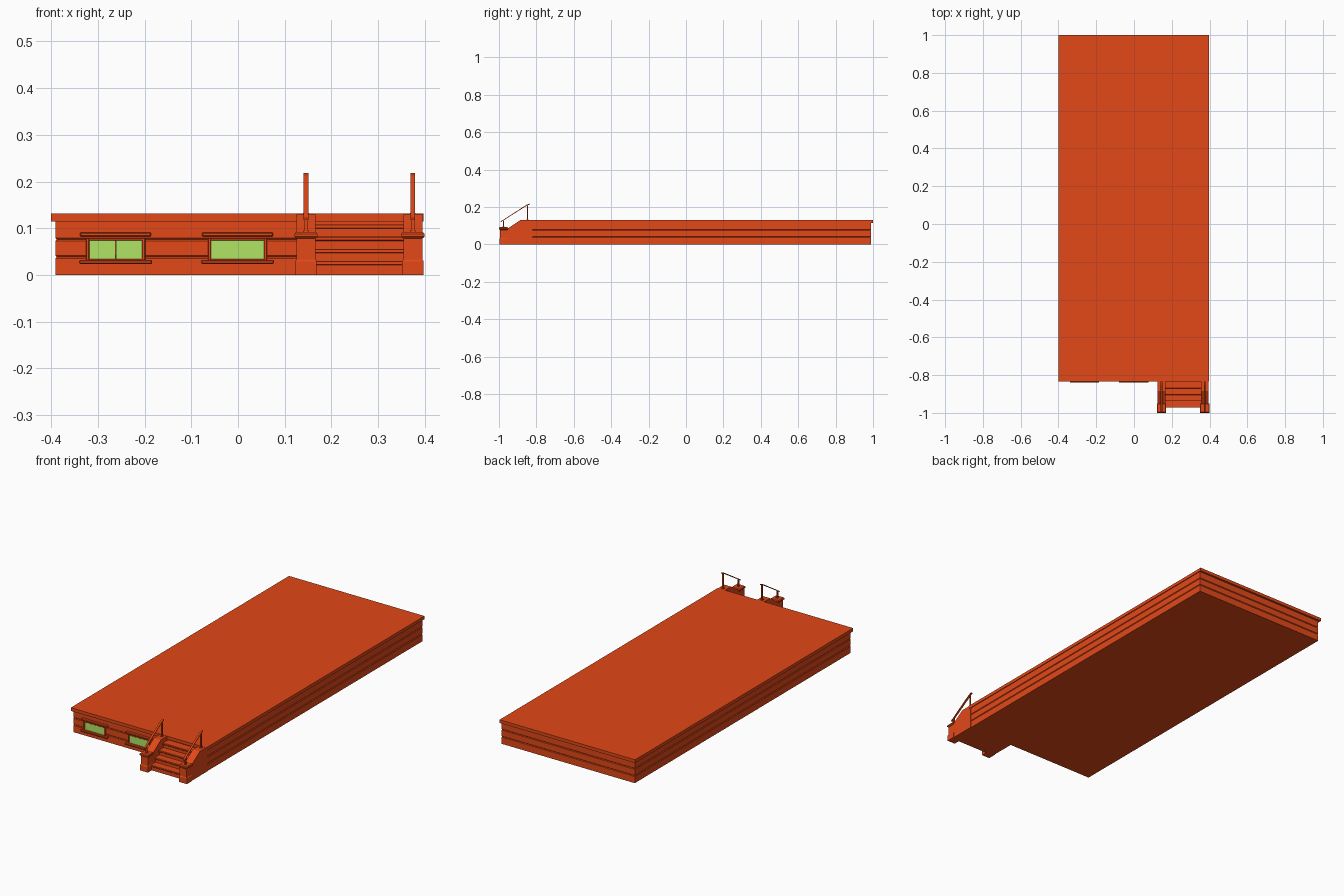
import bpy, bmesh
from mathutils import Vector

if "Cube" in bpy.data.objects:
    bpy.data.objects.remove(bpy.data.objects["Cube"], do_unlink=True)


def material(name, rgb):
    m = bpy.data.materials.new(name)
    m.use_nodes = True
    m.diffuse_color = (*rgb, 1)
    m.node_tree.nodes["Principled BSDF"].inputs["Base Color"].default_value = (*rgb, 1)
    return m


BRICK = material("brick orange", (0.76, 0.065, 0.009))
GLASS = material("green glass", (0.435, 0.78, 0.13))


def finish(name, bm, mat=BRICK):
    bmesh.ops.recalc_face_normals(bm, faces=bm.faces)
    mesh = bpy.data.meshes.new(name)
    bm.to_mesh(mesh)
    bm.free()
    mesh.materials.append(mat)
    ob = bpy.data.objects.new(name, mesh)
    bpy.context.collection.objects.link(ob)
    return ob


def add_box(bm, x, y, z, bevel=0):
    """Box from three (low, high) ranges, with optional chamfered edges."""
    verts = bmesh.ops.create_cube(bm, size=1)["verts"]
    for v in verts:
        v.co = Vector(r[0] + (c + 0.5) * (r[1] - r[0]) for c, r in zip(v.co, (x, y, z)))
    if bevel:
        edges = list({e for v in verts for e in v.link_edges})
        bmesh.ops.bevel(bm, geom=edges, offset=bevel, segments=1, affect="EDGES")


def box(name, x, y, z, mat=BRICK, bevel=0):
    bm = bmesh.new()
    add_box(bm, x, y, z, bevel)
    return finish(name, bm, mat)


def loft(name, x, y, levels):
    """Rectangle lofted upward through (height, outward offset) levels."""
    bm = bmesh.new()
    rings = []
    for z, o in levels:
        corners = ((x[0] - o, y[0] - o), (x[1] + o, y[0] - o),
                   (x[1] + o, y[1] + o), (x[0] - o, y[1] + o))
        rings.append([bm.verts.new((a, b, z)) for a, b in corners])
    for low, high in zip(rings, rings[1:]):
        for i in range(4):
            j = (i + 1) % 4
            bm.faces.new((low[i], low[j], high[j], high[i]))
    bm.faces.new(rings[0])
    bm.faces.new(rings[-1])
    return finish(name, bm)


def extrude_side(name, x, profile):
    """Side profile of (y, z) points extruded across the x range."""
    bm = bmesh.new()
    face = bm.faces.new([bm.verts.new((x[0], y, z)) for y, z in profile])
    new = bmesh.ops.extrude_face_region(bm, geom=[face])["geom"]
    for v in new:
        if isinstance(v, bmesh.types.BMVert):
            v.co.x = x[1]
    return finish(name, bm)


def square_border(name, centre, normal, half):
    """Raised square moulding with sloped sides on an upright face."""
    bm = bmesh.new()
    side = Vector((0, 0, 1)).cross(normal) * half
    up = Vector((0, 0, half))
    centre = Vector(centre)
    corners = (centre - side - up, centre + side - up, centre + side + up, centre - side + up)
    face = bm.faces.new([bm.verts.new(c) for c in corners])
    face.normal_update()
    for width, depth in ((0.0012, 0.002), (0.0012, 0), (0.0012, -0.0018)):
        bmesh.ops.inset_region(bm, faces=[face], thickness=width, depth=depth)
    mesh = finish(name, bm)
    return mesh


# Foundation with two V-shaped joints, and the overhanging floor slab
levels = [(0, 0)]
for joint in (0.0385, 0.076):
    levels += [(joint - 0.003, 0), (joint, -0.003), (joint + 0.003, 0)]
loft("foundation", (-0.391, 0.393), (-0.825, 0.989), levels + [(0.114, 0)])
box("floor_slab", (-0.4, 0.397), (-0.834, 1.0), (0.114, 0.131))

# Basement windows
for side, cx in (("right", -0.262), ("centre", -0.001)):
    bm = bmesh.new()
    for s in (-1, 1):
        edge = sorted((cx + s * 0.0565, cx + s * 0.0635))
        add_box(bm, edge, (-0.833, -0.82), (0.029, 0.079), 0.0012)
    for z in ((0.074, 0.079), (0.029, 0.034)):
        add_box(bm, (cx - 0.06, cx + 0.06), (-0.8325, -0.82), z, 0.0012)
    finish(side + "_window_frame", bm)
    for pane, s in (("a", -1), ("b", 1)):
        x = sorted((cx + s * 0.0003, cx + s * 0.058))
        box(side + "_window_pane_" + pane, x, (-0.829, -0.82), (0.033, 0.075), GLASS)
    box(side + "_window_lintel", (cx - 0.076, cx + 0.076), (-0.839, -0.82),
        (0.082, 0.091), BRICK, 0.002)
    box(side + "_window_sill", (cx - 0.078, cx + 0.078), (-0.84, -0.82),
        (0.0235, 0.032), BRICK, 0.002)

# Entrance steps, each with an overhanging chamfered tread
bm = bmesh.new()
for i in range(4):
    front = -0.972 + i * 0.034
    top = 0.030 + i * 0.026
    add_box(bm, (0.16, 0.36), (front + 0.006, -0.82), (0, top - 0.004))
    add_box(bm, (0.16, 0.36), (front, -0.82), (top - 0.009, top), 0.0015)
finish("entrance_steps", bm)

# Cheek walls, pedestals and handrails on both sides of the steps
for side, cx in (("right", 0.1455), ("left", 0.3745)):
    extrude_side(side + "_cheek_wall", (cx - 0.0205, cx + 0.0205),
                 [(-0.96, 0), (-0.82, 0), (-0.82, 0.13), (-0.885, 0.13), (-0.96, 0.08)])
    loft(side + "_pedestal", (cx - 0.0205, cx + 0.0205), (-0.9955, -0.955),
         [(0, 0.0025), (0.029, 0.0025), (0.033, 0), (0.078, 0), (0.082, 0.0045),
          (0.088, 0.0045), (0.092, 0.001)])

    # Raised square mouldings on the pedestal faces
    for place, centre, normal in (("front", (cx, -0.9953, 0.0565), (0, -1, 0)),
                                  ("inner", (cx - 0.0203, -0.975, 0.0565), (-1, 0, 0)),
                                  ("outer", (cx + 0.0203, -0.975, 0.0565), (1, 0, 0))):
        square_border(f"{side}_pedestal_{place}_border", centre, Vector(normal), 0.0085)

    # Handrail with a short and a tall post
    for post, y, low, high in (("front", -0.976, 0.09, 0.129), ("back", -0.847, 0.128, 0.208)):
        box(f"{side}_{post}_post", (cx - 0.0035, cx + 0.0035), (y - 0.0035, y + 0.0035),
            (low, high))
        box(f"{side}_{post}_post_foot", (cx - 0.006, cx + 0.006), (y - 0.006, y + 0.006),
            (low, low + 0.005))
    extrude_side(side + "_handrail", (cx - 0.005, cx + 0.005),
                 [(-0.992, 0.118), (-0.85, 0.208), (-0.835, 0.214),
                  (-0.835, 0.218), (-0.852, 0.212), (-0.992, 0.122)])
